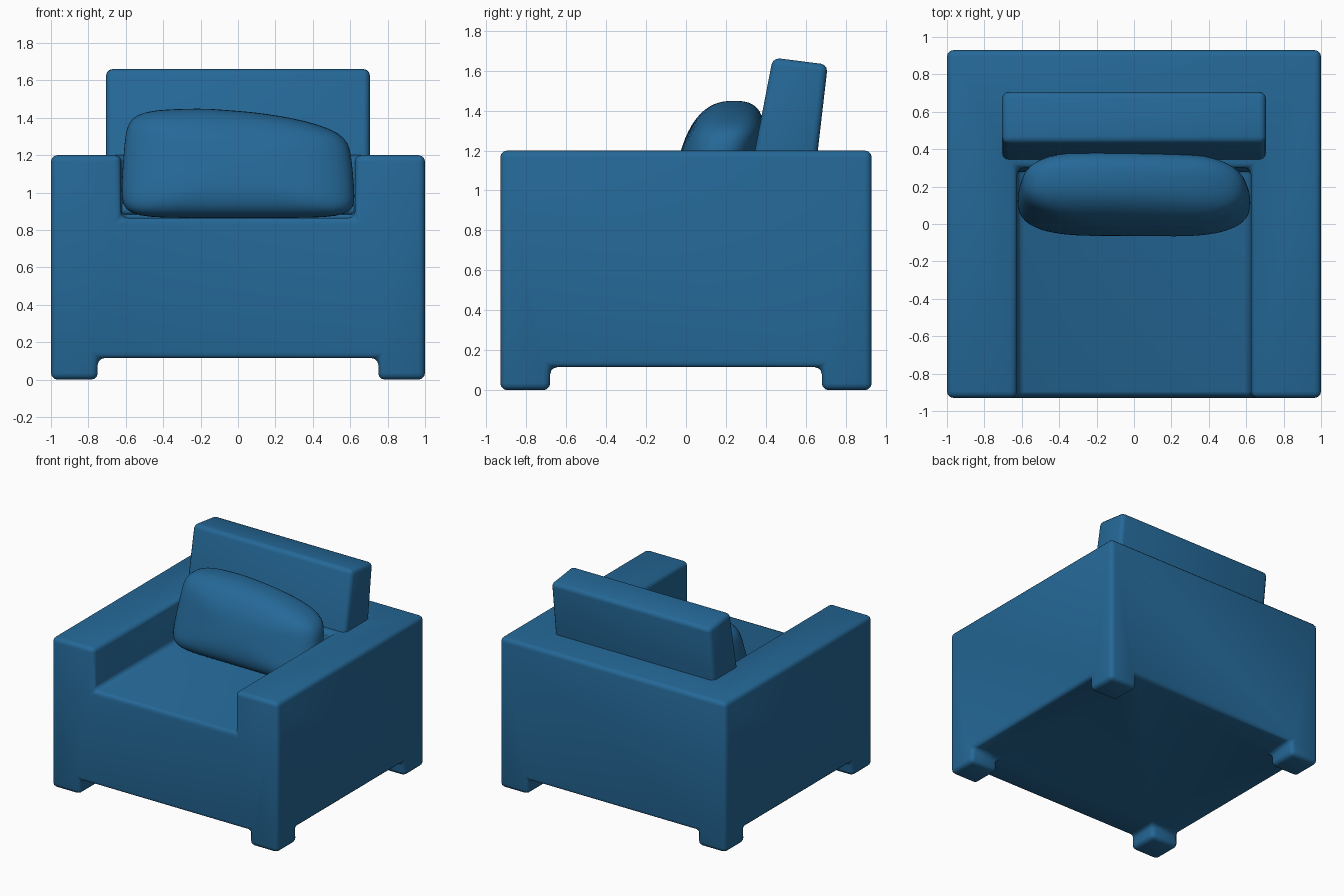
import bpy
import bmesh
import math
from mathutils import Vector

default = bpy.data.objects.get("Cube")
if default:
    bpy.data.objects.remove(default, do_unlink=True)

# Single upholstery colour
BLUE = (0.018, 0.138, 0.31, 1.0)
fabric = bpy.data.materials.new("blue fabric")
fabric.use_nodes = True
fabric.diffuse_color = BLUE
shader = next(n for n in fabric.node_tree.nodes if n.type == "BSDF_PRINCIPLED")
shader.inputs["Base Color"].default_value = BLUE
shader.inputs["Roughness"].default_value = 0.8


def finish(name, bm, bevel=0.0):
    """Round the hard edges, then make a smooth shaded object."""
    bmesh.ops.recalc_face_normals(bm, faces=bm.faces)
    if bevel:
        sharp = [e for e in bm.edges if e.calc_face_angle(0) > math.radians(25)]
        bmesh.ops.bevel(bm, geom=sharp, offset=bevel, segments=3,
                        profile=0.5, affect="EDGES", clamp_overlap=True)
    mesh = bpy.data.meshes.new(name)
    bm.to_mesh(mesh)
    bm.free()
    mesh.materials.append(fabric)
    obj = bpy.data.objects.new(name, mesh)
    bpy.context.collection.objects.link(obj)
    bpy.ops.object.select_all(action="DESELECT")
    obj.select_set(True)
    bpy.context.view_layer.objects.active = obj
    bpy.ops.object.shade_smooth_by_angle(angle=math.radians(40))
    return obj


# Body: feet, base, arms and back block as one shell around filled cells
xs = [-1, -0.75, -0.625, 0.625, 0.75, 1]
ys = [-0.93, -0.68, 0.3, 0.68, 0.93]
zs = [0, 0.115, 0.865, 1.2]
counts = (len(xs) - 1, len(ys) - 1, len(zs) - 1)


def filled(cell):
    if any(c < 0 or c >= n for c, n in zip(cell, counts)):
        return False
    i, j, k = cell
    if k == 0:                      # four corner feet
        return i in (0, 4) and j in (0, 3)
    if k == 2:                      # arms and back around the seat
        return i != 2 or j >= 2
    return True


bm = bmesh.new()
for i in range(counts[0]):
    for j in range(counts[1]):
        for k in range(counts[2]):
            cell = (i, j, k)
            if not filled(cell):
                continue
            for axis in range(3):
                for side in (0, 1):
                    other = list(cell)
                    other[axis] += 2 * side - 1
                    if filled(other):
                        continue
                    corners = []
                    for a, b in ((0, 0), (1, 0), (1, 1), (0, 1)):
                        p = list(cell)
                        p[axis] += side
                        p[(axis + 1) % 3] += a
                        p[(axis + 2) % 3] += b
                        corners.append(bm.verts.new((xs[p[0]], ys[p[1]], zs[p[2]])))
                    bm.faces.new(corners)
bmesh.ops.remove_doubles(bm, verts=bm.verts, dist=0.001)
bmesh.ops.recalc_face_normals(bm, faces=bm.faces)
bmesh.ops.dissolve_limit(bm, angle_limit=0.02, verts=bm.verts, edges=bm.edges)
finish("armchair_body", bm, 0.035)

# Leaning back cushion: side profile extruded across the width
bm = bmesh.new()
profile = [(0.27, 0.88), (0.345, 1.2), (0.435, 1.665), (0.71, 1.63), (0.66, 1.2), (0.62, 0.88)]
face = bm.faces.new([bm.verts.new((-0.705, y, z)) for y, z in profile])
extruded = bmesh.ops.extrude_face_region(bm, geom=[face])
new_verts = [g for g in extruded["geom"] if isinstance(g, bmesh.types.BMVert)]
bmesh.ops.translate(bm, verts=new_verts, vec=Vector((1.41, 0, 0)))
finish("back_cushion", bm, 0.035)

# Loose pillow: a puffed block, sheared to lean and slumped to its left
bm = bmesh.new()
bmesh.ops.create_cube(bm, size=2)
bmesh.ops.subdivide_edges(bm, edges=bm.edges, cuts=15, use_grid_fill=True)
for v in bm.verts:
    x, y, z = v.co
    outline = (abs(x) ** 7 + abs(z) ** 7) ** (2.6 / 7)
    x, y, z = v.co / (outline + abs(y) ** 2.6) ** (1 / 2.6)
    top = (z + 1) / 2
    height = 0.575 - 0.045 * max(0, x + 0.3) - 0.06 * max(0, x) ** 2
    v.co.x = x * (0.625 - 0.04 * top ** 2)
    v.co.z = 0.865 + top * height + 0.01 * (1 - x * x) * top
    v.co.y = 0.155 + 0.2 * y + 0.27 * (v.co.z - 1.13)
finish("pillow", bm)
